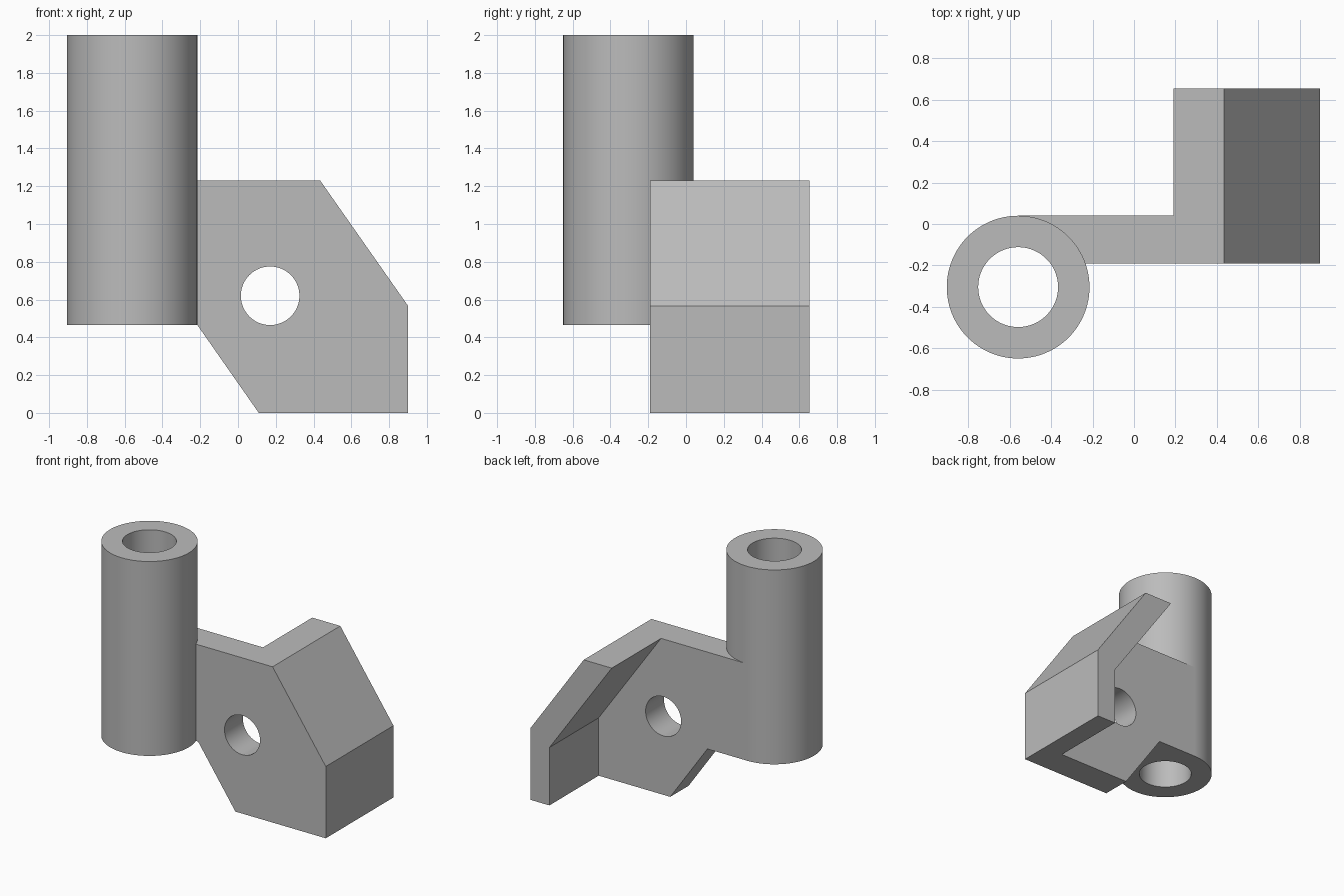
import bpy, bmesh, math

cube = bpy.data.objects.get("Cube")
if cube:
    bpy.data.objects.remove(cube, do_unlink=True)

grey = bpy.data.materials.new("plain grey")
grey.use_nodes = True
grey.diffuse_color = (0.5, 0.5, 0.5, 1)
grey.node_tree.nodes["Principled BSDF"].inputs["Base Color"].default_value = (0.5, 0.5, 0.5, 1)

FRONT, WEB_BACK, BACK = -0.19, 0.04, 0.655   # depths of the bracket
TUBE_X, TUBE_Y, OUTER, BORE = -0.56, -0.305, 0.345, 0.193
TUBE_LOW, TUBE_TOP = 0.465, 2.0
SIDES = 96


def finish(name, bm):
    bmesh.ops.recalc_face_normals(bm, faces=bm.faces)
    mesh = bpy.data.meshes.new(name)
    bm.to_mesh(mesh)
    bm.free()
    mesh.materials.append(grey)
    ob = bpy.data.objects.new(name, mesh)
    bpy.context.collection.objects.link(ob)
    return ob


def extrude_profile(name, points, axis, low, high):
    """Extrude a closed 2D profile along y (points are x, z) or z (points are x, y)."""
    bm = bmesh.new()
    place = (lambda a, b: (a, low, b)) if axis == "y" else (lambda a, b: (a, b, low))
    face = bm.faces.new([bm.verts.new(place(a, b)) for a, b in points])
    moved = bmesh.ops.extrude_face_region(bm, geom=[face])["geom"]
    step = (0, high - low, 0) if axis == "y" else (0, 0, high - low)
    bmesh.ops.translate(bm, vec=step, verts=[v for v in moved if isinstance(v, bmesh.types.BMVert)])
    return finish(name, bm)


def circle(cx, cy, r):
    turns = [2 * math.pi * i / SIDES for i in range(SIDES)]
    return [(cx + r * math.cos(t), cy + r * math.sin(t)) for t in turns]


def combine(ob, other, operation):
    mod = ob.modifiers.new(operation.lower(), "BOOLEAN")
    mod.operation, mod.object, mod.solver = operation, other, "EXACT"
    bpy.context.view_layer.objects.active = ob
    bpy.ops.object.modifier_apply(modifier=mod.name)
    bpy.data.objects.remove(other, do_unlink=True)


def smooth(ob):
    bpy.ops.object.select_all(action="DESELECT")
    ob.select_set(True)
    bpy.context.view_layer.objects.active = ob
    bpy.ops.object.shade_smooth_by_angle(angle=math.radians(25))


# Upright tube: a ring section extruded upwards
tube = extrude_profile("upright_tube", circle(TUBE_X, TUBE_Y, OUTER), "z", TUBE_LOW, TUBE_TOP)
bore = extrude_profile("bore_cutter", circle(TUBE_X, TUBE_Y, BORE), "z", TUBE_LOW - 0.1, TUBE_TOP + 0.1)
combine(tube, bore, "DIFFERENCE")

# Bracket: flat web plate with a bent flange along its outer edge
outer_edge = [(0.435, 1.23), (0.9, 0.567), (0.9, 0)]
web = [(0.11, 0)] + [(-0.215, TUBE_LOW), (TUBE_X, TUBE_LOW), (TUBE_X, 1.23)] + outer_edge
flange = outer_edge + [(0.735, 0), (0.735, 0.457), (0.19, 1.23)]
bracket = extrude_profile("bracket", web, "y", FRONT, WEB_BACK)
combine(bracket, extrude_profile("flange", flange, "y", FRONT, BACK), "UNION")

# Bolt hole, and clearance so the web ends inside the tube wall
hole = extrude_profile("hole_cutter", circle(0.17, 0.62, 0.155), "y", FRONT - 0.1, WEB_BACK + 0.1)
combine(bracket, hole, "DIFFERENCE")
clearance = extrude_profile("clearance_cutter", circle(TUBE_X, TUBE_Y, 0.3), "z", TUBE_LOW - 0.1, TUBE_TOP)
combine(bracket, clearance, "DIFFERENCE")

# Merge leftover seams on flat faces
bm = bmesh.new()
bm.from_mesh(bracket.data)
bmesh.ops.remove_doubles(bm, verts=bm.verts, dist=0.0001)
bmesh.ops.dissolve_limit(bm, angle_limit=0.01, verts=bm.verts, edges=bm.edges)
bm.to_mesh(bracket.data)
bm.free()

for part in (tube, bracket):
    smooth(part)
